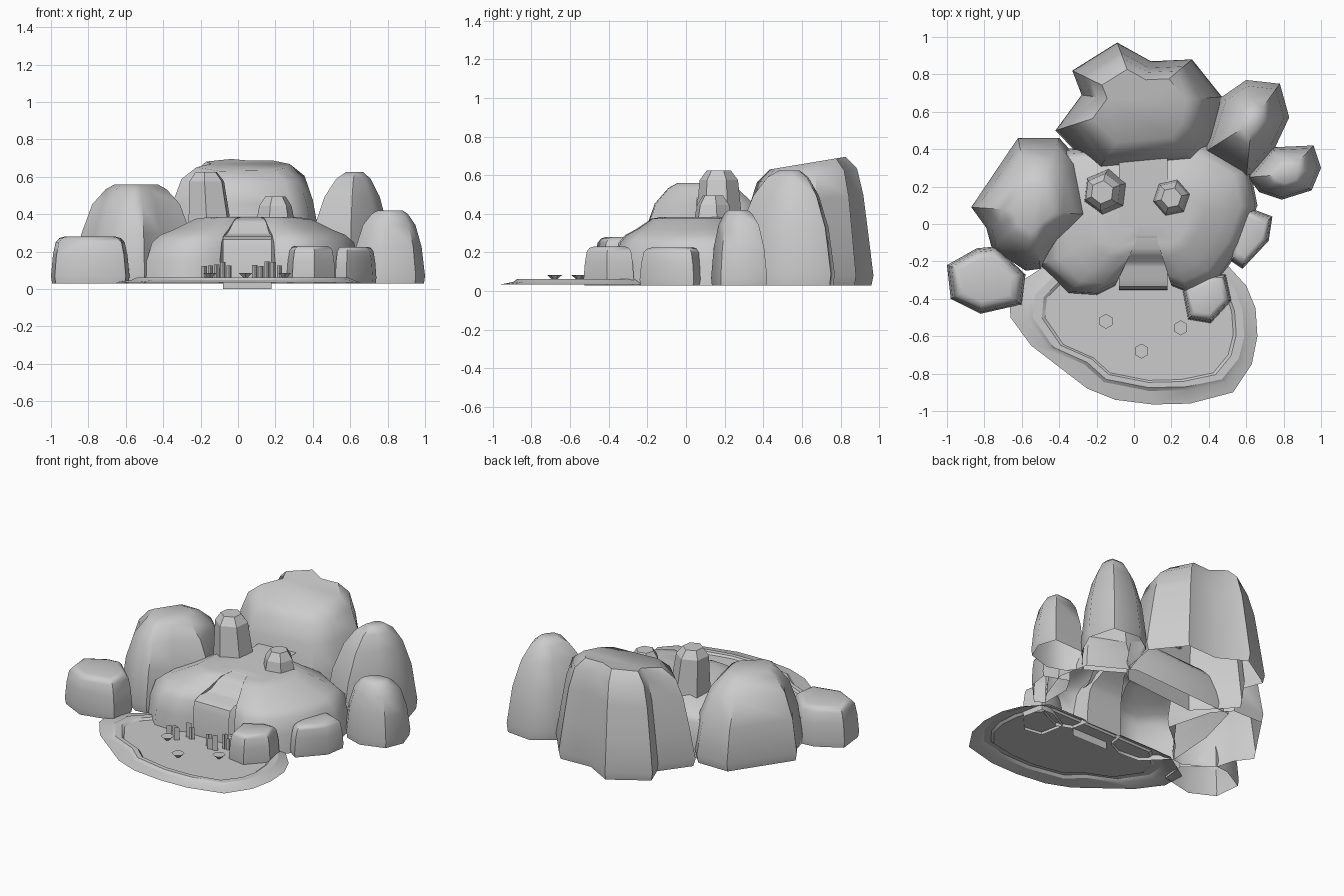
import bpy, bmesh, math, random
from mathutils import Vector

cube = bpy.data.objects.get("Cube")
if cube:
    bpy.data.objects.remove(cube, do_unlink=True)

GROUND = 0.03
stone = bpy.data.materials.new("plain_grey")
stone.use_nodes = True
stone.diffuse_color = (0.6, 0.6, 0.6, 1)
stone.node_tree.nodes["Principled BSDF"].inputs["Base Color"].default_value = stone.diffuse_color


def finish(name, bm, angle=45):
    mesh = bpy.data.meshes.new(name)
    bm.to_mesh(mesh)
    bm.free()
    mesh.materials.append(stone)
    obj = bpy.data.objects.new(name, mesh)
    bpy.context.collection.objects.link(obj)
    mesh.shade_smooth()
    mesh.set_sharp_from_angle(angle=math.radians(angle))
    return obj


def loft(name, rings, angle=45):
    """Skin closed rings from the bottom up and cap the last one."""
    bm = bmesh.new()
    loops = [[bm.verts.new(p) for p in ring] for ring in rings]
    for low, high in zip(loops, loops[1:]):
        for i in range(len(low)):
            j = (i + 1) % len(low)
            bm.faces.new((low[i], low[j], high[j], high[i]))
    bm.faces.new(loops[-1])
    bmesh.ops.recalc_face_normals(bm, faces=bm.faces)
    if sum(f.normal.z * f.calc_area() for f in bm.faces) < 0:
        bmesh.ops.reverse_faces(bm, faces=bm.faces)
    return finish(name, bm, angle)


def scaled(outline, centre, s, z, tilt=0.0):
    cx, cy = centre
    ring = []
    for x, y in outline:
        px, py = cx + (x - cx) * s, cy + (y - cy) * s
        ring.append((px, py, z * (1 + tilt * (py - cy))))
    return ring


def rock(name, outline, height, profile, tilt=0.0):
    """Open-bottomed boulder; profile holds (height fraction, width)."""
    n = len(outline)
    centre = (sum(p[0] for p in outline) / n, sum(p[1] for p in outline) / n)
    loft(name, [scaled(outline, centre, s, GROUND + t * (height - GROUND),
                       tilt * t) for t, s in profile])


BLOCK = [(0, .97), (.15, 1), (.6, .95), (.88, .88), (.97, .78), (1, .65)]
ROUND = [(0, .97), (.1, 1), (.5, .9), (.8, .72), (.95, .5), (1, .35)]
BROAD = [(0, .97), (.08, 1), (.4, .92), (.7, .84), (.9, .74), (1, .56)]
PEAK = [(0, .97), (.1, 1), (.5, .86), (.78, .64), (.94, .4), (1, .2)]

# Boulders around the mound
rock("back_boulder", [(-.09, .97), (.09, .87), (.31, .88), (.47, .68), (.43, .45),
     (.33, .32), (-.2, .27), (-.42, .5), (-.28, .69), (-.33, .82)], .665, BROAD, .25)
rock("back_left_boulder", [(.47, .68), (.6, .77), (.78, .75), (.83, .57),
     (.75, .4), (.6, .24), (.37, .38)], .625, PEAK)
rock("left_boulder", [(.61, .25), (.74, .41), (.96, .42), (1.0, .3),
     (.95, .18), (.79, .13), (.67, .17)], .42, ROUND)
rock("right_boulder", [(-.62, .46), (-.4, .46), (-.3, .35), (-.22, .05), (-.4, -.1),
     (-.5, -.24), (-.58, -.25), (-.76, -.13), (-.79, -.02), (-.87, .09)], .56, ROUND)
rock("right_small_rock", [(-1, -.22), (-.98, -.4), (-.82, -.48), (-.6, -.43),
     (-.58, -.27), (-.74, -.12), (-.84, -.13)], .28, BLOCK)
rock("front_small_rock", [(.26, -.35), (.29, -.51), (.41, -.53), (.52, -.41),
     (.49, -.27), (.4, -.27)], .23, BLOCK)
rock("left_small_rock", [(.52, 0), (.58, .1), (.74, .04), (.72, -.09),
     (.58, -.24), (.52, -.2)], .225, BLOCK)

# Central mound with a notch for the waterfall
mound = [(-.4, .4), (-.48, .1), (-.5, -.22), (-.35, -.37), (-.2, -.38), (-.1, -.33),
         (-.08, -.22), (.18, -.22), (.2, -.33), (.3, -.37), (.45, -.3),
         (.58, -.12), (.66, .1), (.62, .3), (.35, .45)]
loft("mound", [scaled(mound, (.08, .05), s, z) for z, s in
     [(GROUND, 1), (.15, .98), (.25, .93), (.29, .85), (.32, .72), (.375, .53), (.385, .4)]])

# Waterfall sheet stepping down into the pond
bm = bmesh.new()
path = [(.35, .388), (-.02, .385), (-.13, .375), (-.17, .355), (-.2, .3),
        (-.23, .288), (-.29, .283), (-.335, .265), (-.35, .22), (-.352, 0)]
pairs = [[bm.verts.new((x, y, z)) for x in (-.08, .18)] for y, z in path]
for (a, b), (c, d) in zip(pairs, pairs[1:]):
    bm.faces.new((a, c, d, b))
finish("waterfall", bm)

# Pond bank, raised rim and water
bank = [(-.47, -.22), (-.67, -.35), (-.66, -.5), (-.55, -.65), (-.25, -.88),
        (-.1, -.94), (.1, -.965), (.3, -.96), (.53, -.9), (.63, -.75),
        (.66, -.6), (.65, -.45), (.6, -.33), (.5, -.22)]
rim = [(-.4, -.25), (-.53, -.38), (-.54, -.5), (-.43, -.66), (-.25, -.74),
       (-.15, -.83), (.08, -.875), (.28, -.87), (.47, -.83), (.56, -.72),
       (.59, -.6), (.58, -.46), (.54, -.35), (.45, -.24)]
loft("pond_bank", [scaled(o, (.05, -.52), s, z) for o, s, z in
     [(bank, 1, .034), (rim, 1.05, .048), (rim, 1, .062), (rim, .92, .062),
      (rim, .89, .05)]], 25)


# Standing stones on the mound
def standing_stone(name, centre, radius, turn, base, top, lean):
    rings = []
    for z, s in [(base, 1), (top - .05, .8), (top, .5)]:
        k = (z - base) / (top - base)
        rings.append([(centre[0] + lean * k + radius * s * math.cos(a),
                       centre[1] + radius * s * math.sin(a), z)
                      for a in [turn + i * math.tau / 6 for i in range(6)]])
    loft(name, rings, 10)


standing_stone("tall_stone", (-.15, .17), .125, .4, .33, .625, -.02)
standing_stone("short_stone", (.2, .14), .11, .2, .33, .495, 0)

# Floating hexagonal lily cups
for i, (x, y) in enumerate([(-.15, -.52), (.25, -.555), (.04, -.68)]):
    bm = bmesh.new()
    bmesh.ops.create_cone(bm, cap_ends=True, segments=6, radius1=.012, radius2=.04, depth=.025)
    bmesh.ops.translate(bm, verts=bm.verts, vec=(x, y, .072))
    finish(f"lily_{i + 1}", bm, 10)

# Reed clumps: crossed upright blades beside the fall
random.seed(4)
for side, start in (("right", -.18), ("left", .09)):
    bm = bmesh.new()
    for i in range(5):
        foot = Vector((start + i * .033, -.43 + random.uniform(-.05, .04), .05))
        height = random.uniform(.07, .1)
        for turn in (.5, .5 + math.pi / 2):
            d = Vector((math.cos(turn), math.sin(turn), 0)) * .016
            up = Vector((0, 0, height))
            bm.faces.new([bm.verts.new(p) for p in
                          (foot - d, foot + d, foot + d + up, foot - d + up)])
    finish(f"{side}_reeds", bm)
